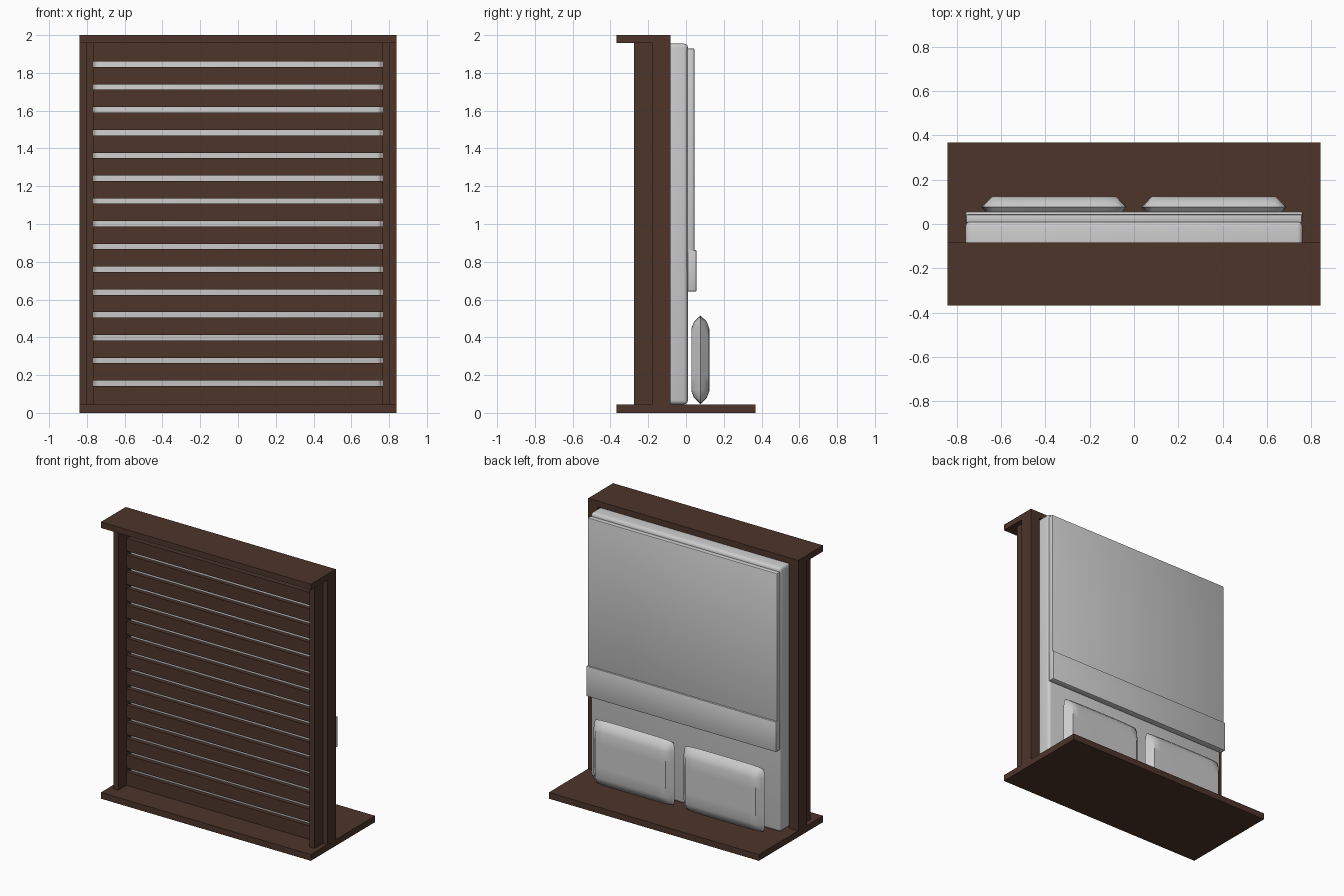
import bpy, bmesh

if "Cube" in bpy.data.objects:
    bpy.data.objects.remove(bpy.data.objects["Cube"])

wood = bpy.data.materials.new("dark_wood")
wood.diffuse_color = (0.075, 0.035, 0.023, 1)
wood.use_nodes = True
wood.node_tree.nodes["Principled BSDF"].inputs["Base Color"].default_value = wood.diffuse_color


def box(name, x, y, z, mat=None, bevel=0.0, segments=3):
    """Box from (min, max) ranges, optionally with rounded edges."""
    bm = bmesh.new()
    bmesh.ops.create_cube(bm, size=1)
    for v in bm.verts:
        for i, (a, b) in enumerate((x, y, z)):
            v.co[i] = a if v.co[i] < 0 else b
    if bevel:
        bmesh.ops.bevel(bm, geom=bm.edges[:], offset=bevel, segments=segments,
                        profile=0.5, affect='EDGES')
    return finish(name, bm, mat, bool(bevel))


def finish(name, bm, mat=None, smooth=False):
    bmesh.ops.recalc_face_normals(bm, faces=bm.faces[:])
    me = bpy.data.meshes.new(name)
    bm.to_mesh(me)
    bm.free()
    ob = bpy.data.objects.new(name, me)
    bpy.context.collection.objects.link(ob)
    if mat:
        me.materials.append(mat)
    if smooth:
        bpy.ops.object.select_all(action='DESELECT')
        ob.select_set(True)
        bpy.context.view_layer.objects.active = ob
        bpy.ops.object.shade_smooth_by_angle(angle=0.7)
    return ob


def pillow(name, cx, cy, cz, hx, hy, hz):
    """Upright cushion: plump middle tapering to a thin pinched seam."""
    us = (0, 0.35, 0.7, 0.86, 0.94, 1)
    us = [-u for u in us[:0:-1]] + list(us)

    def plump(u, h):
        return min(1.0, (1 - abs(u)) * h / 0.047)

    bm = bmesh.new()
    for side in (-1, 1):
        rows = []
        for v in us:
            row = []
            for u in us:
                corner = 1 - 0.045 * (u * v) ** 6
                row.append(bm.verts.new((
                    cx + u * hx * corner,
                    cy + side * hy * plump(u, hx) * plump(v, hz),
                    cz + v * hz * corner)))
            rows.append(row)
        for r0, r1 in zip(rows, rows[1:]):
            for i in range(len(us) - 1):
                bm.faces.new((r0[i], r0[i + 1], r1[i + 1], r1[i]))
    bmesh.ops.remove_doubles(bm, verts=bm.verts[:], dist=1e-5)
    return finish(name, bm, None, True)


# Floor plate and top shelf
box("base_plate", (-0.84, 0.84), (-0.367, 0.367), (0, 0.045), wood)
box("top_shelf", (-0.84, 0.84), (-0.367, -0.083), (1.957, 2), wood)

# Side uprights and front leg rails
for side, s in (("left", -1), ("right", 1)):
    def span(a, b):
        return tuple(sorted((s * a, s * b)))
    box(side + "_upright", span(0.765, 0.84), (-0.18, -0.083), (0.045, 1.957), wood)
    box(side + "_front_rail", span(0.765, 0.805), (-0.274, -0.18), (0.045, 1.957), wood)

# Slats across the front
pitch, gap, first_gap, count = 0.1206, 0.028, 0.157, 16
for i in range(count):
    top = first_gap + pitch * i - gap / 2
    low = 0.045 if i == 0 else top - (pitch - gap)
    high = 1.957 if i == count - 1 else top
    box(f"slat_{i + 1}", (-0.765, 0.765), (-0.18, -0.15), (low, high), wood)

# Bedding
box("mattress", (-0.76, 0.76), (-0.15, 0.01), (0.045, 1.955), bevel=0.022)
box("blanket", (-0.758, 0.758), (0.005, 0.044), (0.75, 1.93), bevel=0.008, segments=2)
box("blanket_fold", (-0.76, 0.76), (0.008, 0.056), (0.643, 0.862), bevel=0.006, segments=2)

# Pillows
for side, s in (("left", -1), ("right", 1)):
    pillow(side + "_pillow", s * 0.36, 0.076, 0.281, 0.327, 0.048, 0.235)
